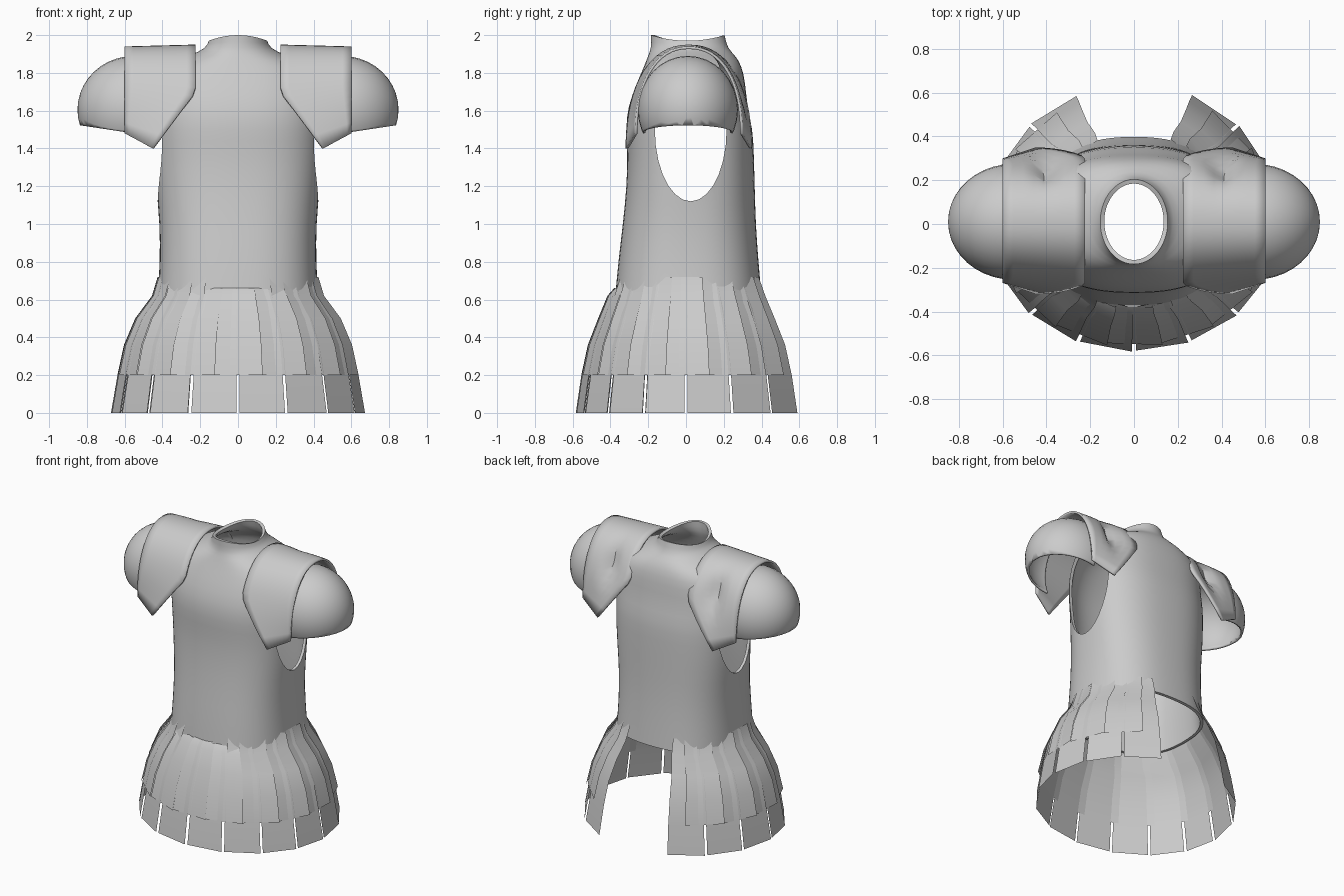
import bpy, bmesh, math
from mathutils import Matrix, Vector

old = bpy.data.objects.get("Cube")
if old:
    bpy.data.objects.remove(old, do_unlink=True)

metal = bpy.data.materials.new("plain grey")
metal.use_nodes = True
metal.diffuse_color = (0.6, 0.6, 0.6, 1)
metal.node_tree.nodes["Principled BSDF"].inputs["Base Color"].default_value = (0.6, 0.6, 0.6, 1)


def make(name, bm):
    """Turn a bmesh into a linked object with the shared material."""
    bmesh.ops.recalc_face_normals(bm, faces=bm.faces)
    mesh = bpy.data.meshes.new(name)
    bm.to_mesh(mesh)
    bm.free()
    mesh.materials.append(metal)
    obj = bpy.data.objects.new(name, mesh)
    bpy.context.collection.objects.link(obj)
    return obj


def activate(obj):
    bpy.ops.object.select_all(action='DESELECT')
    obj.select_set(True)
    bpy.context.view_layer.objects.active = obj


def smooth(obj, angle=40):
    activate(obj)
    bpy.ops.object.shade_smooth_by_angle(angle=math.radians(angle))


def grid(bm, rows, closed=False):
    """Skin rows of points with quads."""
    rows = [[bm.verts.new(p) for p in row] for row in rows]
    n = len(rows[0])
    for a, b in zip(rows, rows[1:]):
        for i in range(n if closed else n - 1):
            j = (i + 1) % n
            bm.faces.new((a[i], a[j], b[j], b[i]))


def power(v, e):
    return math.copysign(abs(v) ** e, v)


def thicken(obj, depth, mirror=False):
    mod = obj.modifiers.new("thickness", 'SOLIDIFY')
    mod.thickness = depth
    mod.offset = -1
    if mirror:
        obj.modifiers.new("mirror", 'MIRROR').use_mirror_merge = False


# Torso shell: height, half width, front y, back y
sections = [
    (0.63, 0.425, -0.375, 0.40), (0.80, 0.415, -0.36, 0.385),
    (1.00, 0.415, -0.335, 0.37), (1.20, 0.435, -0.315, 0.365),
    (1.38, 0.445, -0.31, 0.36), (1.50, 0.45, -0.32, 0.355),
    (1.62, 0.45, -0.31, 0.325), (1.75, 0.44, -0.26, 0.315),
    (1.84, 0.38, -0.22, 0.295), (1.895, 0.25, -0.20, 0.26),
    (1.93, 0.17, -0.185, 0.22), (1.985, 0.155, -0.185, 0.205),
]
rows = []
for z, w, front, back in sections:
    e = 0.8 if z < 1.88 else 1.0
    mid, r = (front + back) / 2, (back - front) / 2
    ring = []
    for i in range(36):
        t = math.tau * i / 36
        lift = 0.015 * math.cos(2 * t + math.pi) if z > 1.95 else 0
        ring.append((w * power(math.cos(t), e), mid + r * power(math.sin(t), e), z + lift))
    rows.append(ring)
bm = bmesh.new()
grid(bm, rows, closed=True)
torso = make("torso_shell", bm)
sub = torso.modifiers.new("rounding", 'SUBSURF')
sub.levels = sub.render_levels = 1
thicken(torso, 0.02)

# Arm holes cut by an oval bar on each side
bm = bmesh.new()
for side in (-1, 1):
    place = (Matrix.Translation((side * 0.55, 0.025, 1.5))
             @ Matrix.Diagonal((1, 0.19, 0.38, 1))
             @ Matrix.Rotation(math.pi / 2, 4, 'Y'))
    bmesh.ops.create_cone(bm, cap_ends=True, segments=28, radius1=1, radius2=1,
                          depth=0.46, matrix=place)
cutter = make("arm_hole_cutter", bm)
cutter.hide_render = True
cut = torso.modifiers.new("arm_holes", 'BOOLEAN')
cut.operation = 'DIFFERENCE'
cut.solver = 'EXACT'
cut.object = cutter
activate(torso)
for mod in list(torso.modifiers):
    bpy.ops.object.modifier_apply(modifier=mod.name)
bpy.data.objects.remove(cutter, do_unlink=True)
smooth(torso)

# Shoulder plates: arches whose inner edge sweeps outward below the collar
rows = []
steps, across = 32, 8
for i in range(steps + 1):
    t = math.pi * i / steps
    c, s = power(math.cos(t), 0.9), power(math.sin(t), 0.9)
    inner_z = 1.40 + 0.55 * s
    inner_x = 0.225 + 0.225 * min(1, max(0, (1.70 - inner_z) / 0.3))
    row = []
    for j in range(across + 1):
        u = j / across
        x = inner_x + (0.60 - inner_x) * u
        y = 0.015 - (0.335 - 0.05 * u) * c
        z = 1.40 + 0.08 * u + (0.55 - 0.09 * u) * s
        if c < 0:  # crease at the back of the shoulder
            y -= 0.06 * math.exp(-((x - 0.40) / 0.05) ** 2) * math.exp(-((z - 1.75) / 0.12) ** 2)
        row.append((x, y, z))
    rows.append(row)
bm = bmesh.new()
grid(bm, rows)
shoulder = make("shoulder_plates", bm)
if sum(p.normal.z for p in shoulder.data.polygons) < 0:
    shoulder.data.flip_normals()
thicken(shoulder, 0.014, mirror=True)
smooth(shoulder)

# Rounded upper arm caps, open underneath and towards the body
bm = bmesh.new()
place = (Matrix.Translation((0.55, 0.01, 1.605))
         @ Matrix.Diagonal((0.30, 0.265, 0.285, 1))
         @ Matrix.Rotation(math.pi / 2, 4, 'Y'))
bmesh.ops.create_uvsphere(bm, u_segments=32, v_segments=20, radius=1, matrix=place)
for point, normal in (((0.54, 0, 0), (-1, 0, 0)), ((0.82, 0, 1.52), (0.15, 0, -1))):
    bmesh.ops.bisect_plane(bm, geom=bm.verts[:] + bm.edges[:] + bm.faces[:],
                           plane_co=point, plane_no=Vector(normal), clear_outer=True)
cap = make("upper_arm_caps", bm)
if sum(p.normal.x for p in cap.data.polygons) < 0:
    cap.data.flip_normals()
thicken(cap, 0.014, mirror=True)
smooth(cap)

# Skirt strips: height, half width, half depth
flare = [(0.72, 0.43, 0.385), (0.62, 0.46, 0.42), (0.50, 0.55, 0.47),
         (0.36, 0.61, 0.525), (0.20, 0.645, 0.56), (0.0, 0.68, 0.59)]


def skirt(name, angles, profile, half, scale, twist):
    bm = bmesh.new()
    for mid in angles:
        rows = []
        for z, a, b in profile:
            if abs(mid) < 30:
                z = min(z, 0.66)
            row = []
            for side in (-1, 1):
                t = math.radians(mid + side * half)
                k = scale + side * twist
                y = -b * k * math.cos(t)
                row.append((a * k * math.sin(t), y * 1.1 if y > 0 else y, z))
            rows.append(row)
        grid(bm, rows)
    smooth(make(name, bm), 30)


pitch = 360 / 16
skirt("outer_skirt_strips", [pitch * k for k in range(-6, 7)], flare[:-1], 11.6, 1.0, 0.008)
skirt("inner_skirt_strips", [pitch * (k + 0.5) for k in range(-7, 7)], flare, 10.5, 0.985, 0.004)
